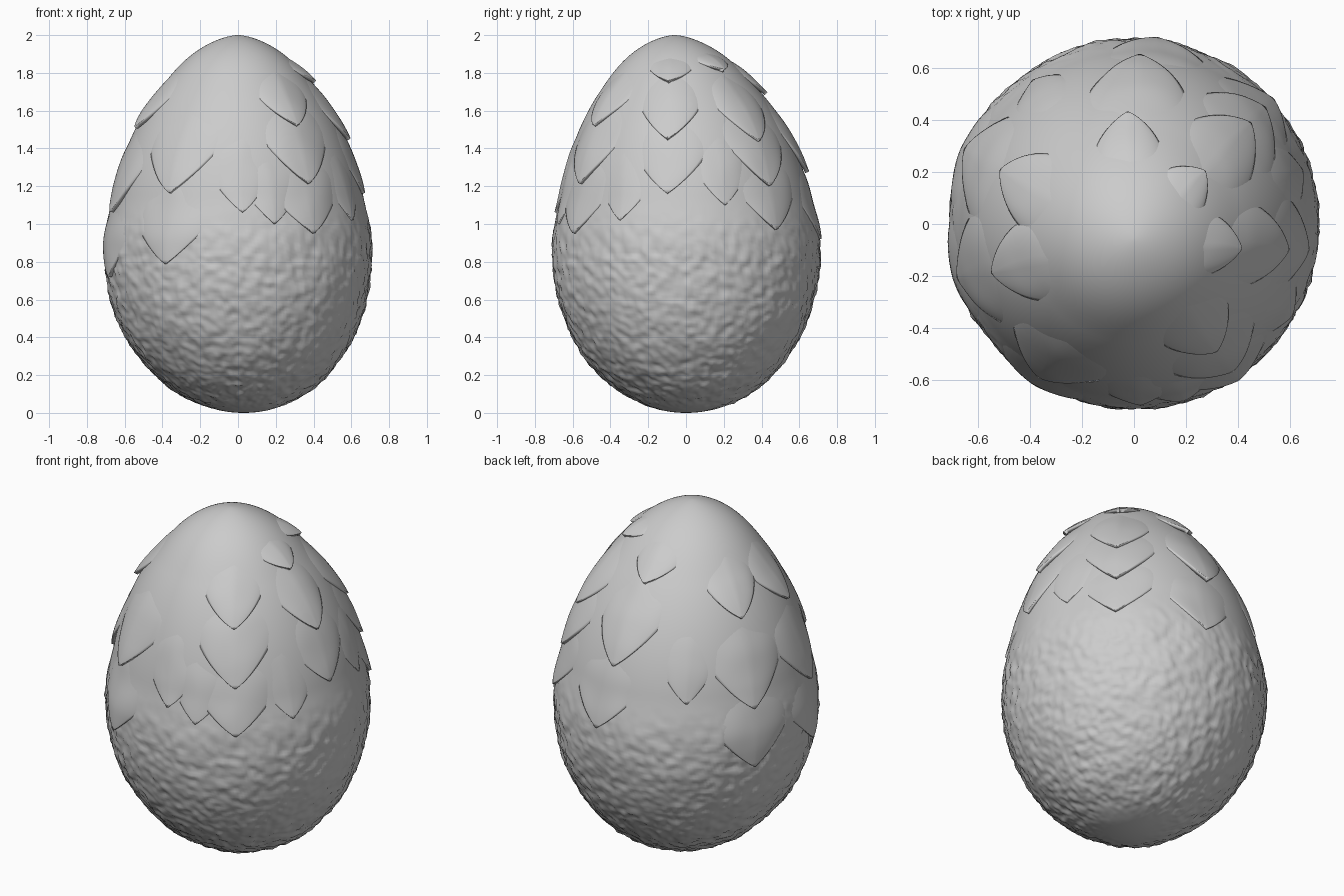
import bpy, bmesh, math
from mathutils import Vector, noise

if "Cube" in bpy.data.objects:
    bpy.data.objects.remove(bpy.data.objects["Cube"])


def smooth(a, b, x):
    t = max(0.0, min(1.0, (x - a) / (b - a)))
    return t * t * (3 - 2 * t)


# Egg profile: half ellipse below, slimmer pointed curve above
def radius(z):
    if z < 0.85:
        return 0.71 * math.sqrt(max(0, 1 - ((0.85 - z) / 0.85) ** 2))
    t = min(1, (z - 0.85) / 1.15)
    return 0.71 * (1 - t * t) ** 0.6 - 0.018 * smooth(0.9, 1.15, z) * (1 - smooth(1.7, 1.95, z))


# Point on the egg, pushed outward along its normal
def egg_point(a, z, off=0.0):
    e = 0.004
    z0, z1 = max(0, z - e), min(2, z + e)
    slope = (radius(z1) - radius(z0)) / (z1 - z0)
    n = Vector((1, 0, -slope)).normalized()
    r, h = radius(z) + off * n.x, z + off * n.z
    lean = -0.06 * max(0, (z - 0.85) / 1.15) ** 2
    roll = 0.03 * max(0, (0.85 - z) / 0.85) ** 2
    return Vector((r * math.cos(a) + roll, r * math.sin(a) + lean, h))


def grid_object(name, nu, nv, point):
    bm = bmesh.new()
    rows = [[bm.verts.new(point(i / nu, j / nv)) for i in range(nu + 1)] for j in range(nv + 1)]
    for j in range(nv):
        for i in range(nu):
            bm.faces.new((rows[j][i], rows[j + 1][i], rows[j + 1][i + 1], rows[j][i + 1]))
    bmesh.ops.remove_doubles(bm, verts=bm.verts, dist=0.0002)
    me = bpy.data.meshes.new(name)
    bm.to_mesh(me)
    bm.free()
    ob = bpy.data.objects.new(name, me)
    bpy.context.collection.objects.link(ob)
    bpy.ops.object.select_all(action='DESELECT')
    bpy.context.view_layer.objects.active = ob
    ob.select_set(True)
    return ob


# Shell with pebbled skin on the lower part
def shell_point(u, v):
    a, ph = u * math.tau, v * math.pi
    c = math.cos(ph)
    z = 0.85 + c * (1.15 if c > 0 else 0.85)
    p = egg_point(a, z)
    mask = (1 - smooth(0.85, 1.12, z)) * smooth(0.0, 0.08, z)
    bump = 0.008 * noise.noise(p * 21) + 0.006 * noise.noise(p * 34) + 0.006 * noise.noise(p * 5)
    return egg_point(a, z, bump * mask)


grid_object("egg_shell", 280, 190, shell_point)
bpy.ops.object.shade_smooth()


# Pointed overlapping scale: flush at its root, lifted at its tip
def scale(name, angle, tip, half, lift=0.03, length=0.62):
    root = min(tip + length, 1.955)
    a0, w0 = math.radians(angle), math.radians(half)

    def point(u, v):
        s = 2 * u - 1
        w = w0 * (1 if v < 0.45 else max(0.012, ((1 - v) / 0.55) ** 0.85))
        z = root + (tip - root) * v
        a = a0 + s * w
        off = -0.02 + (lift + 0.02) * v ** 1.3
        off += 0.010 * (1 - abs(s)) * math.sin(math.pi * v)
        off -= 0.028 * s ** 4 * (1 - v)
        p = egg_point(a, z)
        off += 0.005 * noise.noise(p * 6 + Vector((angle, tip, 0)))
        # gentle wander so the points are not perfectly straight
        a += 0.05 * math.sin(4 * v + angle) * (1 - v)
        return egg_point(a, z, off)

    ob = grid_object(name, 20, 30, point)
    m = ob.modifiers.new("thickness", 'SOLIDIFY')
    m.thickness, m.offset = 0.022, -1
    bpy.ops.object.shade_smooth_by_angle(angle=math.radians(40))


# Columns of scales around the egg: angle and tip heights from the top down
columns = {
    -56: (1.51, 1.21, 0.95),
    -8: (1.74, 1.44, 1.16),
    42: (1.80, 1.43, 1.20, 0.97),
    93: (1.68, 1.27, 0.92),
    156: (1.52, 1.06, 0.73),
    197: (1.50, 1.06, 0.72),
    238: (1.16, 0.79),
}
for angle, tips in columns.items():
    for k, tip in enumerate(tips):
        last = k == len(tips) - 1
        drift = -5 * k if angle == 93 else 0
        scale(f"scale_{angle % 360}_{k + 1}", angle + drift, tip, 29,
              0.018 if last else 0.03)

# Low fillers between the columns along the lower border
for i, (angle, tip) in enumerate([(272, 1.06), (286, 1.0), (18, 1.1), (125, 1.12), (330, 1.02)]):
    scale(f"border_scale_{i + 1}", angle, tip, 24, 0.010)
